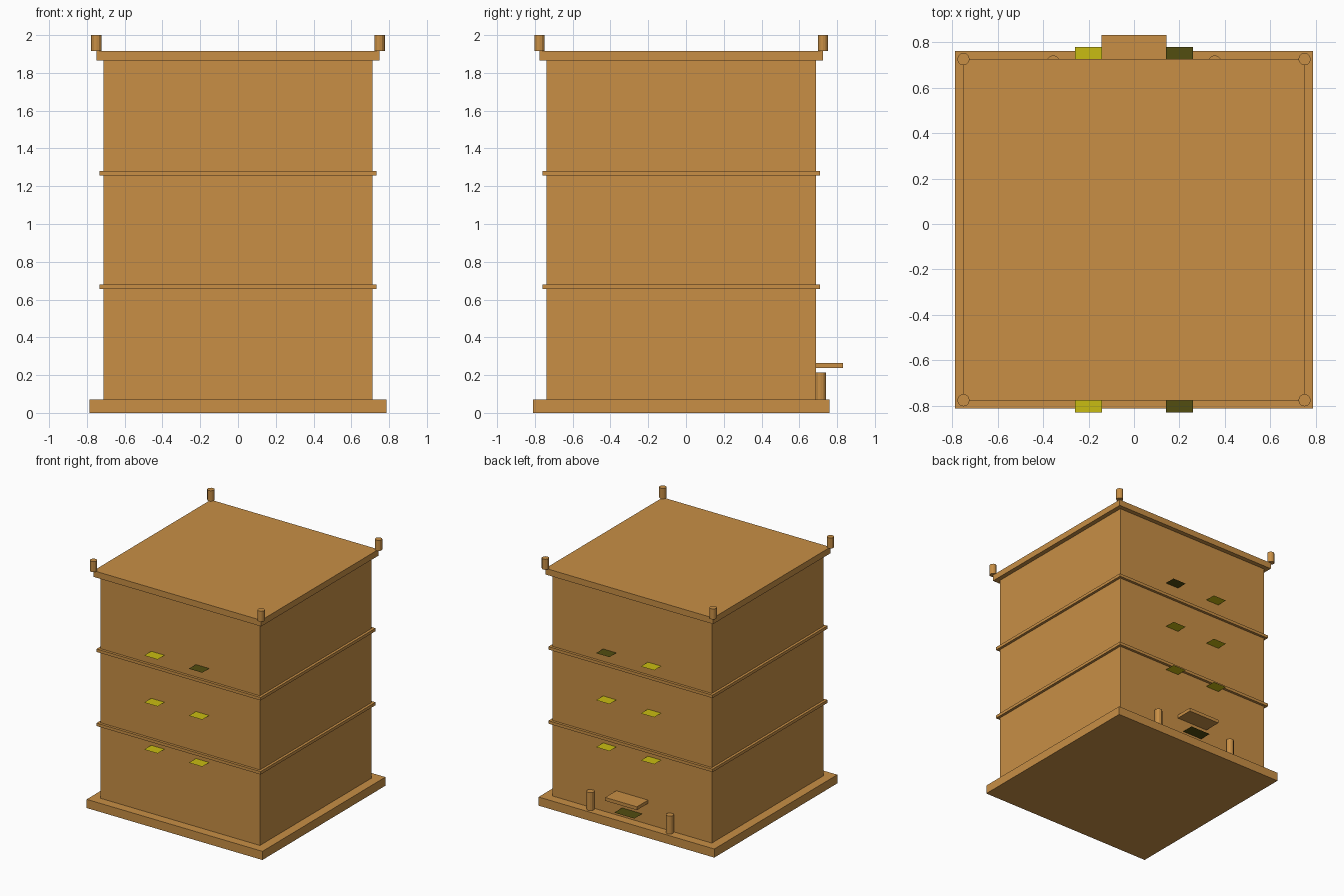
import bpy
import bmesh
from mathutils import Matrix, Vector

cube = bpy.data.objects.get("Cube")
if cube:
    bpy.data.objects.remove(cube, do_unlink=True)


def material(name, colour):
    m = bpy.data.materials.new(name)
    m.use_nodes = True
    m.diffuse_color = (*colour, 1)
    m.node_tree.nodes["Principled BSDF"].inputs["Base Color"].default_value = (*colour, 1)
    return m


WOOD = material("warm wood", (0.578, 0.275, 0.060))
LIT = material("lit window yellow", (0.584, 0.503, 0.006))
DARK = material("dark window olive", (0.084, 0.074, 0.005))

CY = -0.025                 # centre of the tower in y
BODY = 0.713                # half width of the walls
BASE_TOP, ROOF_BOTTOM, ROOF_TOP = 0.07, 1.865, 1.915


def finish(bm, name, mat):
    mesh = bpy.data.meshes.new(name)
    bm.to_mesh(mesh)
    bm.free()
    mesh.materials.append(mat)
    obj = bpy.data.objects.new(name, mesh)
    bpy.context.collection.objects.link(obj)
    return obj


def box(name, low, high, mat=WOOD):
    low, high = Vector(low), Vector(high)
    bm = bmesh.new()
    bmesh.ops.create_cube(bm, size=1, matrix=Matrix.Translation((low + high) / 2)
                          @ Matrix.Diagonal((*(high - low), 1)))
    return finish(bm, name, mat)


def slab(name, half, z0, z1):
    return box(name, (-half, CY - half, z0), (half, CY + half, z1))


def post(name, x, y, z0, z1, radius):
    bm = bmesh.new()
    bmesh.ops.create_cone(bm, cap_ends=True, segments=12, radius1=radius, radius2=radius,
                          depth=z1 - z0, matrix=Matrix.Translation((x, y, (z0 + z1) / 2)))
    return finish(bm, name, WOOD)


def ledge(name, x, side, z, half, reach, mat):
    """Thin horizontal sheet standing out from the front (-1) or back (1) wall."""
    wall = CY + side * BODY
    y0, y1 = sorted((wall - side * 0.01, wall + side * reach))
    bm = bmesh.new()
    corners = ((x - half, y0), (x + half, y0), (x + half, y1), (x - half, y1))
    bm.faces.new([bm.verts.new((cx, cy, z)) for cx, cy in corners])
    return finish(bm, name, mat)


# Stacked body
slab("base", 0.786, 0, BASE_TOP)
slab("walls", BODY, BASE_TOP, ROOF_BOTTOM)
slab("lower_floor_band", 0.734, 0.657, 0.681)
slab("upper_floor_band", 0.734, 1.256, 1.28)
slab("roof", 0.75, ROOF_BOTTOM, ROOF_TOP)

# Roof corner posts
for sx, x_name in ((-1, "right"), (1, "left")):
    for sy, y_name in ((-1, "front"), (1, "back")):
        post(f"roof_post_{y_name}_{x_name}", sx * 0.75, CY + sy * 0.75, ROOF_TOP, 2, 0.027)

# Windows: only the top left one on each side is unlit
for side, y_name in ((-1, "front"), (1, "back")):
    for row, z in enumerate((0.62, 1.0, 1.38)):
        for x, x_name in ((-0.2, "right"), (0.2, "left")):
            mat = DARK if row == 2 and x > 0 else LIT
            ledge(f"window_{y_name}_{x_name}_{row + 1}", x, side, z, 0.06, 0.09, mat)

# Entrance at the back
back = CY + BODY
ledge("door", 0, 1, 0.14, 0.09, 0.1, DARK)
box("entrance_canopy", (-0.142, back, 0.238), (0.142, 0.83, 0.265))
for x, x_name in ((-0.355, "right"), (0.355, "left")):
    post(f"entrance_post_{x_name}", x, back + 0.025, BASE_TOP, 0.215, 0.029)
